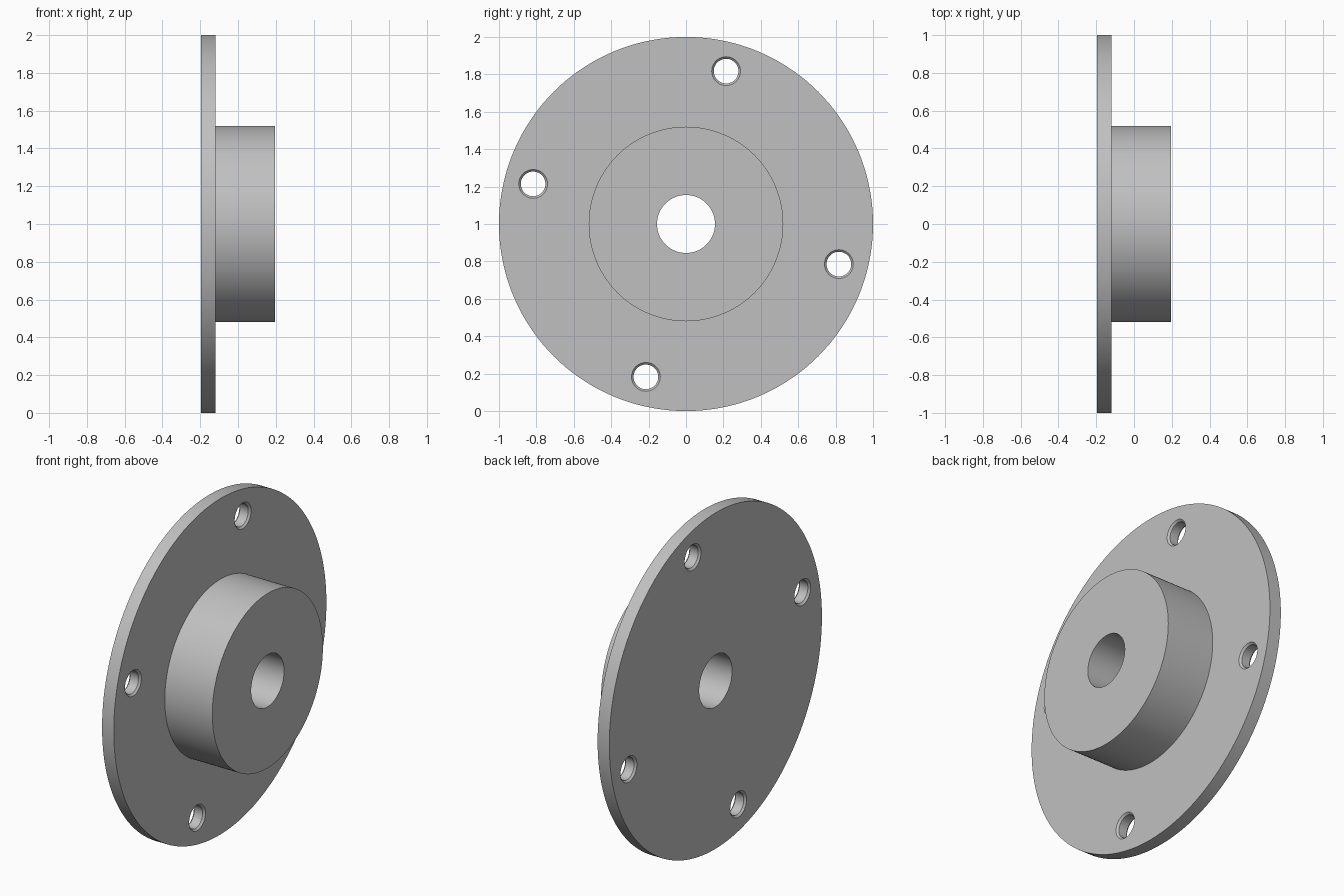
import bpy, bmesh, math
from mathutils import Matrix

if "Cube" in bpy.data.objects:
    bpy.data.objects.remove(bpy.data.objects["Cube"])

X0, X1, X2 = -0.195, -0.118, 0.195   # back face, flange face, hub face
BOLT_R = 0.845                       # bolt circle radius
BOLT_A = math.radians(75.3)          # angle of the first bolt hole

steel = bpy.data.materials.new("grey steel")
steel.diffuse_color = (0.53, 0.53, 0.53, 1)
steel.use_nodes = True
steel.node_tree.nodes["Principled BSDF"].inputs["Base Color"].default_value = steel.diffuse_color


def revolve(name, profile, segments, y=0.0, z=1.0):
    """Turn a closed (x, radius) profile about an axis parallel to x."""
    bm = bmesh.new()
    rings = []
    for x, r in profile:
        ring = []
        for i in range(segments):
            a = 2 * math.pi * i / segments
            ring.append(bm.verts.new((x, y + r * math.cos(a), z + r * math.sin(a))))
        rings.append(ring)
    for k, ring in enumerate(rings):
        nxt = rings[(k + 1) % len(rings)]
        for i in range(segments):
            j = (i + 1) % segments
            bm.faces.new((ring[i], ring[j], nxt[j], nxt[i]))
    bmesh.ops.recalc_face_normals(bm, faces=bm.faces)
    return make_object(name, bm)


def make_object(name, bm):
    mesh = bpy.data.meshes.new(name)
    bm.to_mesh(mesh)
    bm.free()
    mesh.materials.append(steel)
    obj = bpy.data.objects.new(name, mesh)
    bpy.context.collection.objects.link(obj)
    return obj


def cone(bm, x_a, x_b, r_a, r_b, y, z):
    """Capped cone or cylinder along x."""
    place = Matrix.Translation(((x_a + x_b) / 2, y, z)) @ Matrix.Rotation(math.pi / 2, 4, 'Y')
    bmesh.ops.create_cone(bm, cap_ends=True, segments=48, radius1=r_a, radius2=r_b,
                          depth=x_b - x_a, matrix=place)


# Flange, hub and through bore turned in one piece
flange = revolve("flanged_hub", [(X0, 0.155), (X0, 1.0), (X1, 1.0), (X1, 0.52),
                                 (X2, 0.52), (X2, 0.155)], 144)

# Four bolt holes, lightly chamfered at both mouths
R, C, E = 0.066, 0.011, 0.01
for n in range(4):
    a = BOLT_A + n * math.pi / 2
    y, z = BOLT_R * math.cos(a), 1 + BOLT_R * math.sin(a)
    for x_a, x_b, r_a, r_b in ((X0 - E, X1 + E, R, R),
                               (X0 - E, X0 + C, R + C + E, R),
                               (X1 - C, X1 + E, R, R + C + E)):
        bm = bmesh.new()
        cone(bm, x_a, x_b, r_a, r_b, y, z)
        cutter = make_object("hole_cutter", bm)
        cutter.hide_render = True
        mod = flange.modifiers.new("hole", 'BOOLEAN')
        mod.operation = 'DIFFERENCE'
        mod.solver = 'EXACT'
        mod.object = cutter

# Apply the cuts, then remove the cutters
bpy.context.view_layer.objects.active = flange
flange.select_set(True)
for mod in list(flange.modifiers):
    cutter = mod.object
    bpy.ops.object.modifier_apply(modifier=mod.name)
    bpy.data.objects.remove(cutter)

bpy.ops.object.shade_smooth_by_angle(angle=math.radians(30))
